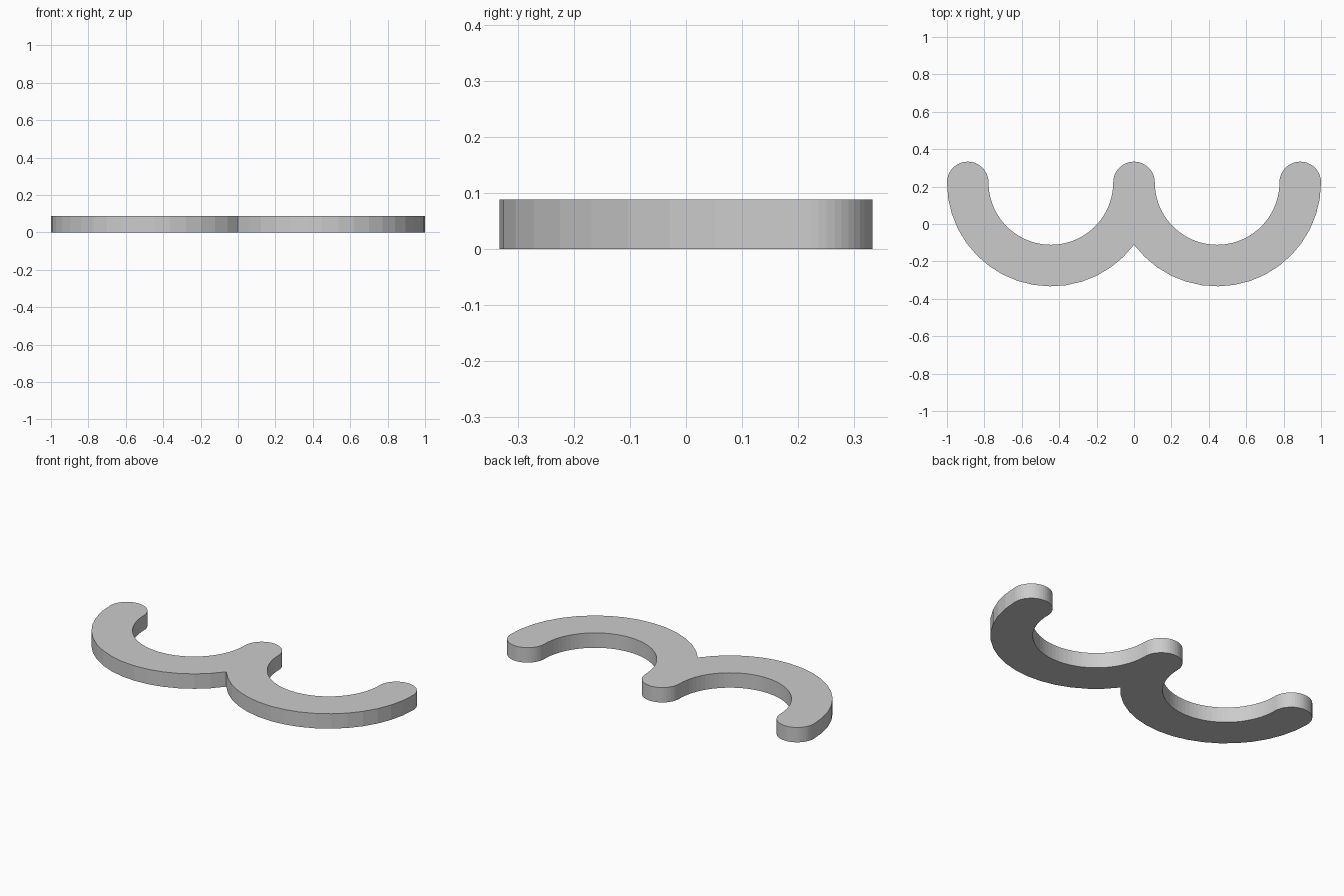
import bpy
import bmesh
from math import cos, sin, radians, degrees, acos

cube = bpy.data.objects.get("Cube")
if cube:
    bpy.data.objects.remove(cube, do_unlink=True)

UNIT = 1 / 9
HEIGHT = 0.8 * UNIT
CENTRE_X, CENTRE_Y = 4 * UNIT, 2 * UNIT
OUTER, INNER, CAP = 5 * UNIT, 3 * UNIT, UNIT


def arc(cx, radius, start, end, steps):
    """Points along an arc, angles in degrees, last point left out."""
    angles = [radians(start + (end - start) * i / steps) for i in range(steps)]
    return [(cx + radius * cos(a), CENTRE_Y + radius * sin(a)) for a in angles]


# Outline: two scalloped arcs that meet at a notch, with three round tips
notch = degrees(acos(CENTRE_X / OUTER))
outline = (
    arc(CENTRE_X, OUTER, 180 + notch, 360, 16)
    + arc(2 * CENTRE_X, CAP, 0, 180, 24)
    + arc(CENTRE_X, INNER, 360, 180, 40)
    + arc(0, CAP, 0, 180, 24)
    + arc(-CENTRE_X, INNER, 360, 180, 40)
    + arc(-2 * CENTRE_X, CAP, 0, 180, 24)
    + arc(-CENTRE_X, OUTER, 180, 360 - notch, 16)
)

# Extrude the outline into a flat plate
bm = bmesh.new()
base = bm.faces.new([bm.verts.new((x, y, 0)) for x, y in outline])
extruded = bmesh.ops.extrude_face_region(bm, geom=[base], use_keep_orig=True)
top_verts = [g for g in extruded["geom"] if isinstance(g, bmesh.types.BMVert)]
bmesh.ops.translate(bm, verts=top_verts, vec=(0, 0, HEIGHT))
bmesh.ops.recalc_face_normals(bm, faces=bm.faces)
mesh = bpy.data.meshes.new("double_hook_plate")
bm.to_mesh(mesh)
bm.free()

plate = bpy.data.objects.new("double_hook_plate", mesh)
bpy.context.collection.objects.link(plate)

# Plain grey finish
grey = bpy.data.materials.new("light_grey")
grey.use_nodes = True
colour = (0.6, 0.6, 0.6, 1)
grey.diffuse_color = colour
grey.node_tree.nodes["Principled BSDF"].inputs["Base Color"].default_value = colour
mesh.materials.append(grey)
